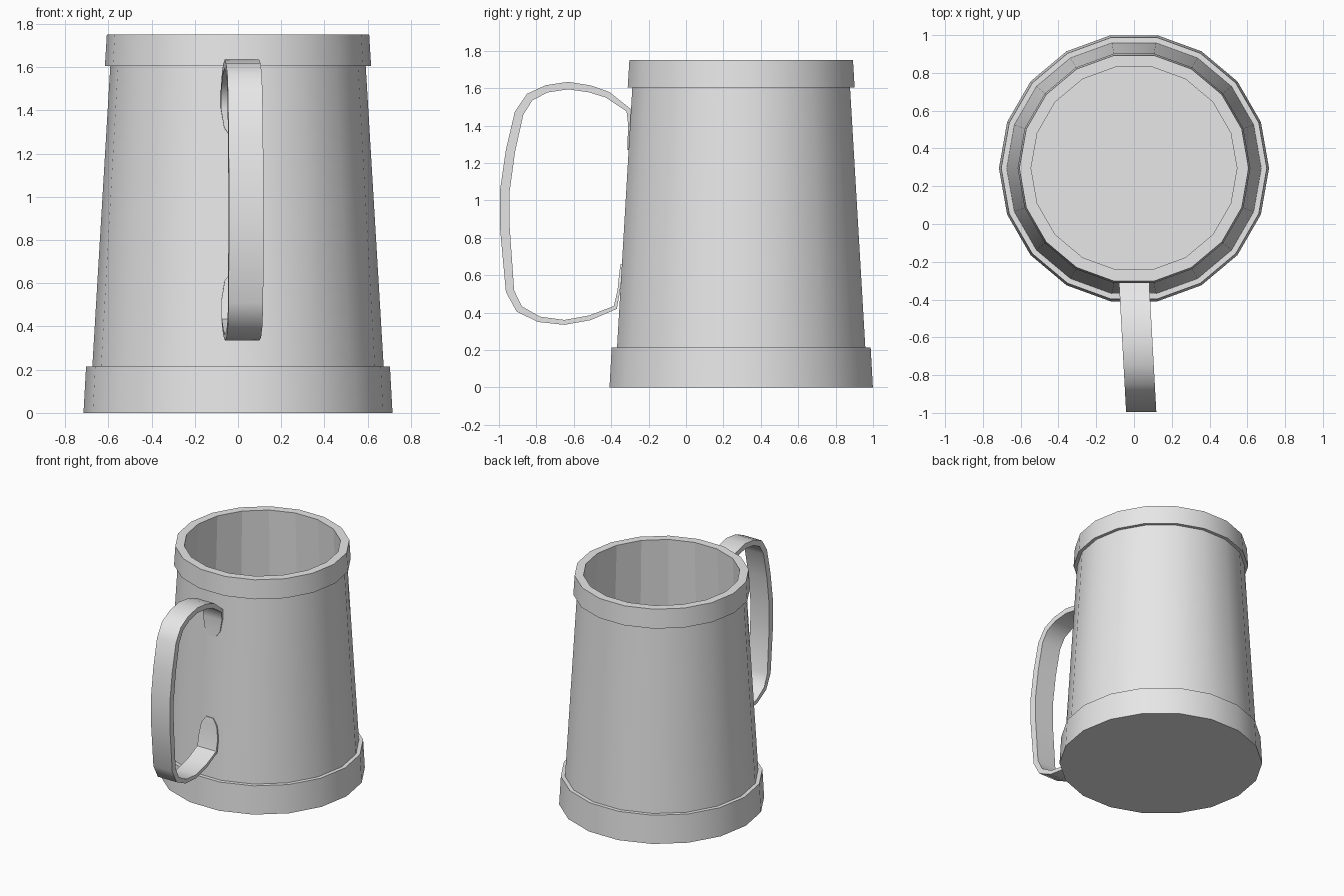
import bpy
import bmesh
import math
from mathutils import Vector

cube = bpy.data.objects.get("Cube")
if cube:
    bpy.data.objects.remove(cube, do_unlink=True)

SIDES = 18
CENTRE_Y = 0.295

grey = bpy.data.materials.new("plain grey")
grey.use_nodes = True
colour = (0.8, 0.8, 0.8, 1)
grey.diffuse_color = colour
grey.node_tree.nodes["Principled BSDF"].inputs["Base Color"].default_value = colour


def finish(name, bm, angle):
    """Turn a bmesh into a smooth object that keeps its hard edges."""
    bmesh.ops.recalc_face_normals(bm, faces=bm.faces)
    mesh = bpy.data.meshes.new(name)
    bm.to_mesh(mesh)
    bm.free()
    mesh.materials.append(grey)
    obj = bpy.data.objects.new(name, mesh)
    bpy.context.collection.objects.link(obj)
    bpy.ops.object.select_all(action="DESELECT")
    obj.select_set(True)
    bpy.context.view_layer.objects.active = obj
    bpy.ops.object.shade_smooth_by_angle(angle=math.radians(angle))
    return obj


def bridge(bm, rings):
    """Join successive closed rings with quads and cap both ends."""
    n = len(rings[0])
    for a, b in zip(rings, rings[1:]):
        for i in range(n):
            j = (i + 1) % n
            bm.faces.new((a[i], a[j], b[j], b[i]))
    bm.faces.new(rings[0])
    bm.faces.new(rings[-1])


# Mug: foot band, tapered wall, rim band, then the hollow inside (radius, z)
profile = [(0.715, 0), (0.703, 0.215), (0.674, 0.215), (0.591, 1.605),
           (0.616, 1.605), (0.607, 1.75), (0.545, 1.75), (0.61, 0.12)]
bm = bmesh.new()
rings = []
for r, z in profile:
    angles = [math.tau * i / SIDES for i in range(SIDES)]
    rings.append([bm.verts.new((r * math.cos(a), CENTRE_Y + r * math.sin(a), z))
                  for a in angles])
bridge(bm, rings)
mug = finish("mug_body", bm, 35)

# The inner wall is faceted
for p in mug.data.polygons:
    radial = Vector((p.center.x, p.center.y - CENTRE_Y, 0))
    if p.normal.dot(radial) < -0.1:
        p.use_smooth = False

# Handle: outer line of the strap (y, z, thickness, half width)
strap = [(-0.303, 1.27, 0.01, 0.03), (-0.300, 1.32, 0.012, 0.065),
         (-0.296, 1.41, 0.014, 0.08), (-0.297, 1.49, 0.025, 0.08),
         (-0.41, 1.58, 0.035, 0.08), (-0.51, 1.615, 0.038, 0.08),
         (-0.63, 1.634, 0.04, 0.08), (-0.75, 1.616, 0.04, 0.08),
         (-0.85, 1.57, 0.045, 0.08), (-0.915, 1.475, 0.048, 0.08),
         (-0.963, 1.27, 0.05, 0.08), (-0.995, 1.05, 0.052, 0.08),
         (-0.995, 0.86, 0.052, 0.08), (-0.963, 0.51, 0.045, 0.08),
         (-0.905, 0.405, 0.04, 0.08), (-0.79, 0.35, 0.03, 0.08),
         (-0.65, 0.335, 0.026, 0.08), (-0.51, 0.36, 0.026, 0.08),
         (-0.37, 0.42, 0.022, 0.08), (-0.352, 0.52, 0.014, 0.08),
         (-0.345, 0.61, 0.012, 0.065), (-0.340, 0.66, 0.01, 0.03)]
TWIST = 0.055


def strap_point(x, y, z):
    return (x - TWIST * (y + 0.3), y, z)


bm = bmesh.new()
rings = []
for i, (y, z, thick, half) in enumerate(strap):
    before = strap[max(i - 1, 0)]
    after = strap[min(i + 1, len(strap) - 1)]
    along = Vector((after[0] - before[0], after[1] - before[1])).normalized()
    iy, iz = y - along.y * thick, z + along.x * thick
    rings.append([bm.verts.new(strap_point(*c)) for c in
                  ((-half, y, z), (half, y, z), (half, iy, iz), (-half, iy, iz))])
bridge(bm, rings)
finish("handle", bm, 50)
